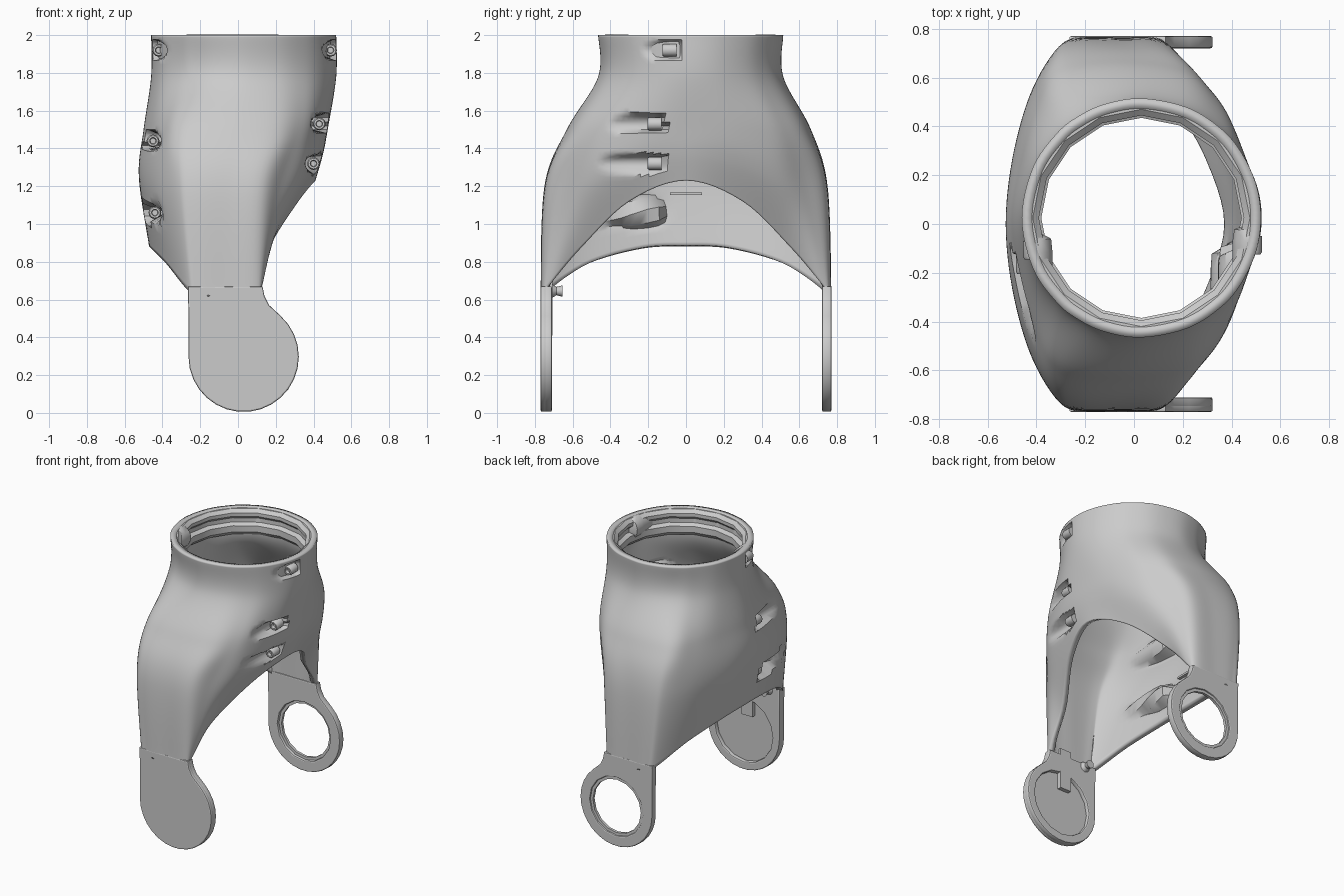
import bpy, bmesh
from math import sin, cos, pi, radians, sqrt
from mathutils import Vector

if "Cube" in bpy.data.objects:
    bpy.data.objects.remove(bpy.data.objects["Cube"])

CX, CY, RAD = 0.03, 0.025, 0.49          # collar axis and radius


def finish(ob, angle=35):
    bpy.ops.object.select_all(action='DESELECT')
    ob.select_set(True)
    bpy.context.view_layer.objects.active = ob
    if ob.type == 'CURVE':
        bpy.ops.object.convert(target='MESH')
        ob = bpy.context.view_layer.objects.active
    bpy.ops.object.shade_smooth_by_angle(angle=radians(angle))
    return ob


def mesh_object(name, verts, faces):
    me = bpy.data.meshes.new(name)
    me.from_pydata(verts, [], faces)
    ob = bpy.data.objects.new(name, me)
    bpy.context.collection.objects.link(ob)
    return ob


def spline(pts, n, closed=False):
    """Catmull-Rom through pts, n steps per span."""
    m, out = len(pts), []
    get = (lambda i: pts[i % m]) if closed else (lambda i: pts[max(0, min(m - 1, i))])
    for i in range(m if closed else m - 1):
        a, b, c, d = (get(i + k) for k in (-1, 0, 1, 2))
        for s in range(n):
            t = s / n
            out.append(0.5 * (2 * b + (c - a) * t + (2 * a - 5 * b + 4 * c - d) * t * t
                              + (3 * b - a - 3 * c + d) * t ** 3))
    if not closed:
        out.append(pts[-1].copy())
    return out


def lathe(name, profile, segs, loc=(0, 0, 0), rot=(0, 0, 0), closed=False):
    k = len(profile)
    verts = [(r * cos(2 * pi * j / segs), r * sin(2 * pi * j / segs), z)
             for j in range(segs) for r, z in profile]
    faces = []
    for j in range(segs):
        a, b = j * k, ((j + 1) % segs) * k
        for i in range(k if closed else k - 1):
            n = (i + 1) % k
            faces.append((a + i, b + i, b + n, a + n))
    ob = mesh_object(name, verts, faces)
    bm = bmesh.new()
    bm.from_mesh(ob.data)
    bmesh.ops.remove_doubles(bm, verts=bm.verts, dist=1e-5)
    bmesh.ops.recalc_face_normals(bm, faces=bm.faces)
    bm.to_mesh(ob.data)
    bm.free()
    ob.location, ob.rotation_euler = loc, rot
    return finish(ob)


# Screw positions: x, z, y where the pocket ends
SCREWS = [(-0.42, 1.92, -0.06), (-0.45, 1.44, -0.12), (-0.44, 1.06, -0.13),
          (0.49, 1.92, -0.04), (0.43, 1.53, -0.12), (0.40, 1.32, -0.12)]


def carve(p):
    for xs, zs, end in SCREWS:
        r = 0.045
        dz = abs(p.z - zs)
        if dz < r and p.y < end and p.x * xs > 0:
            depth = abs(xs) - sqrt(r * r - dz * dz)
            if abs(p.x) > depth:
                p.x = depth if xs > 0 else -depth
    return p


# Shell columns, left middle to front to right middle:
# collar angle, then shoulder, waist and lower-edge points
COLS = [
    (180, (-.50, 0, 1.5), (-.525, 0, 1.25), (-.47, 0, .88)),
    (205, (-.46, -.25, 1.5), (-.50, -.26, 1.22), (-.46, -.23, .87)),
    (225, (-.40, -.45, 1.5), (-.43, -.52, 1.2), (-.38, -.52, .79)),
    (238, (-.335, -.585, 1.5), (-.33, -.70, 1.2), (-.27, -.74, .655)),
    (252, (-.22, -.635, 1.5), (-.24, -.745, 1.2), (-.20, -.768, .62)),
    (270, (0, -.645, 1.5), (-.05, -.747, 1.2), (-.06, -.768, .62)),
    (292, (.21, -.61, 1.5), (.13, -.735, 1.2), (.09, -.765, .62)),
    (310, (.33, -.51, 1.5), (.23, -.63, 1.2), (.13, -.72, .68)),
    (325, (.40, -.40, 1.5), (.32, -.50, 1.22), (.17, -.55, .88)),
    (343, (.46, -.21, 1.5), (.41, -.27, 1.32), (.32, -.30, 1.12)),
    (360, (.475, 0, 1.5), (.45, 0, 1.37), (.41, 0, 1.23)),
]


def column(c, side):
    a = radians(c[0])
    pts = [Vector((CX + RAD * cos(a), CY + side * RAD * sin(a), z)) for z in (2.0, 1.78)]
    for i, (x, y, z) in enumerate(c[1:]):
        pts.append(Vector((x, side * y + (0.015 if i == 0 else 0), z)))
    return spline(pts, 12)


cols = [column(c, 1) for c in COLS] + [column(c, -1) for c in COLS[-2:0:-1]]
rows = [spline([c[i] for c in cols], 6, True) for i in range(len(cols[0]))]
n = len(rows[0])
verts = [carve(p) for row in rows for p in row]
faces = [(i * n + j, (i + 1) * n + j, (i + 1) * n + (j + 1) % n, i * n + (j + 1) % n)
         for i in range(len(rows) - 1) for j in range(n)]
shell = mesh_object("fork_shell", verts, faces)
sol = shell.modifiers.new("wall", 'SOLIDIFY')
sol.thickness, sol.offset = 0.042, -1
finish(shell, 40)

# Stepped liner inside the collar
lathe("collar_liner", [(.475, 1.997), (.445, 1.997), (.42, 1.975), (.42, 1.95), (.44, 1.93),
                       (.44, 1.90), (.41, 1.885), (.41, 1.84), (.44, 1.81), (.465, 1.81)],
      16, (CX, CY, 0), closed=True)

# Recessed socket screws
for i, (x, z, end) in enumerate(SCREWS):
    lathe(f"screw_{i + 1}", [(0, 0), (.034, 0), (.034, .065), (.028, .075), (.018, .075),
                             (.015, .05), (0, .05)], 12, (x, end - 0.01, z), (pi / 2, 0, 0))


# Fork ends: stem blending into a round pad, optionally pierced
def pad(name, y0, y1, hole=None, top=0.67):
    cu = bpy.data.curves.new(name, 'CURVE')
    cu.dimensions, cu.fill_mode = '2D', 'BOTH'
    bev = 0.008
    cu.extrude, cu.bevel_depth, cu.bevel_resolution = abs(y1 - y0) / 2 - bev, bev, 1
    cu.offset = -bev
    outline = [(-.265, top), (-.262, .5)]
    outline += [(.03 + .292 * cos(radians(a)), .297 + .292 * sin(radians(a)))
                for a in range(180, 416, 12)]
    outline += [(.165, .57), (.14, .62), (.13, top)]
    loops = [outline]
    if hole:
        loops.append([(.03 + hole * cos(2 * pi * k / 16), .297 + hole * sin(2 * pi * k / 16))
                      for k in range(16)])
    for pts in loops:
        s = cu.splines.new('POLY')
        s.points.add(len(pts) - 1)
        for p, (x, z) in zip(s.points, pts):
            p.co = (x, z, 0, 1)
        s.use_cyclic_u = True
    ob = bpy.data.objects.new(name, cu)
    bpy.context.collection.objects.link(ob)
    ob.rotation_euler = (pi / 2, 0, 0)
    ob.location.y = (y0 + y1) / 2
    finish(ob)


pad("front_pad", -.77, -.738)
pad("front_pad_rim", -.752, -.71, 0.235)
pad("rear_ring", .72, .77, 0.215)
# Step inside the rear ring
lathe("rear_ring_step", [(.222, -.01), (.222, .01), (.195, .01), (.195, -.01)], 16,
      (.03, .75, .297), (pi / 2, 0, 0), closed=True)


def box(name, loc, size):
    bpy.ops.mesh.primitive_cube_add(size=1, location=loc)
    ob = bpy.context.object
    ob.name, ob.scale = name, size
    b = ob.modifiers.new("edge", 'BEVEL')
    b.width = 0.004
    return ob


# Inner details: stem rib, clip peg and wall ledge
box("stem_rib", (.0, -.722, .56), (.09, .03, .3))
box("wall_ledge", (-.465, 0, 1.16), (.03, .17, .014))
lathe("clip_peg", [(0, 0), (.04, 0), (.022, .03), (.03, .06), (0, .06)], 12,
      (-.17, -.715, .645), (-pi / 2, 0, 0))
